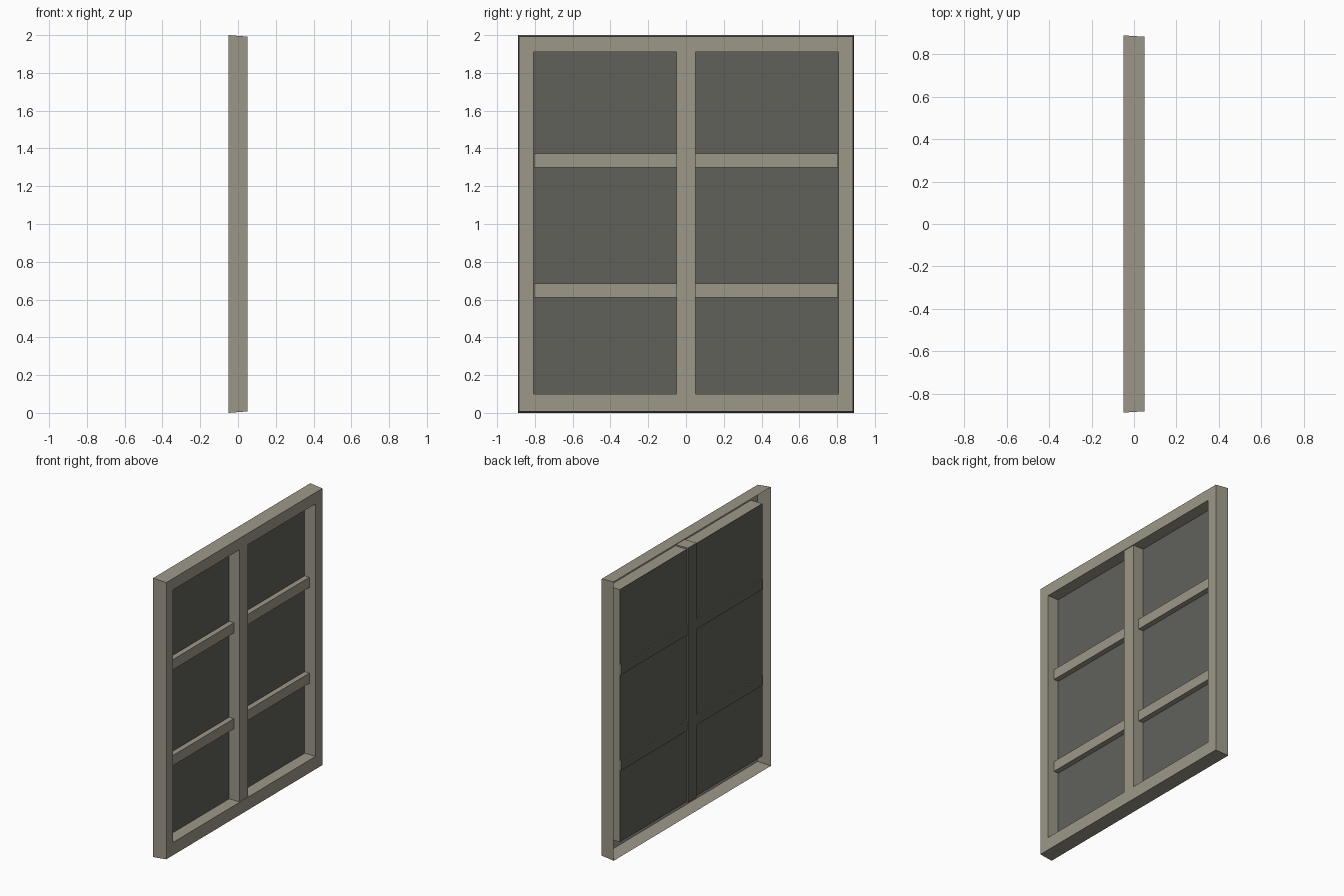
import bpy
import bmesh
from mathutils import Vector

cube = bpy.data.objects.get("Cube")
if cube:
    bpy.data.objects.remove(cube, do_unlink=True)


def make_material(name, color):
    mat = bpy.data.materials.new(name)
    mat.use_nodes = True
    mat.diffuse_color = color
    mat.node_tree.nodes["Principled BSDF"].inputs["Base Color"].default_value = color
    return mat


paint = make_material("weathered beige paint", (0.335, 0.312, 0.25, 1))
dark = make_material("dark grey pane", (0.12, 0.12, 0.105, 1))


def add_object(name, bm, materials):
    mesh = bpy.data.meshes.new(name)
    bm.to_mesh(mesh)
    bm.free()
    for mat in materials:
        mesh.materials.append(mat)
    obj = bpy.data.objects.new(name, mesh)
    bpy.context.collection.objects.link(obj)
    return obj


def add_box(name, low, high, materials):
    """Box between two corners; its rear face takes the last material."""
    low, high = Vector(low), Vector(high)
    bm = bmesh.new()
    bmesh.ops.create_cube(bm, size=1)
    bmesh.ops.scale(bm, vec=high - low, verts=bm.verts)
    bmesh.ops.translate(bm, vec=(low + high) / 2, verts=bm.verts)
    bm.normal_update()
    for face in bm.faces:
        if face.normal.x < -0.5:
            face.material_index = len(materials) - 1
    return add_object(name, bm, materials)


# Window frame: open-backed shell of outer wall, face and inner wall
# Each ring is depth, half width, bottom, top
rings = [
    (-0.05, 0.89, 0.0, 2.0),
    (0.05, 0.884, 0.008, 1.992),
    (0.05, 0.807, 0.10, 1.91),
    (-0.038, 0.807, 0.10, 1.91),
]
bm = bmesh.new()
loops = []
for x, half, bottom, top in rings:
    corners = [(-half, bottom), (half, bottom), (half, top), (-half, top)]
    loops.append([bm.verts.new((x, y, z)) for y, z in corners])
for a, b in zip(loops, loops[1:]):
    for i in range(4):
        j = (i + 1) % 4
        bm.faces.new((a[i], a[j], b[j], b[i]))
bmesh.ops.recalc_face_normals(bm, faces=bm.faces)
bm.normal_update()
# Turn the shell so that its face looks forward
face = max(bm.faces, key=lambda f: f.calc_center_median().x)
if face.normal.x < 0:
    bmesh.ops.reverse_faces(bm, faces=bm.faces)
add_object("window_frame", bm, [paint])

# Pane sheet at the rear of the opening
add_box("window_pane", (-0.041, -0.807, 0.10), (-0.036, 0.807, 1.91), [dark])

# Central upright, with a dark rear face
add_box("center_mullion", (-0.05, -0.049, 0.095), (0.045, 0.049, 1.92), [paint, dark])

# Crossbars on both sides of the upright
for level, bottom in (("lower", 0.612), ("upper", 1.299)):
    for side, y0, y1 in (("rear", 0.049, 0.805), ("front", -0.805, -0.049)):
        add_box(f"{level}_{side}_crossbar", (-0.047, y0, bottom),
                (0.002, y1, bottom + 0.073), [paint, dark])
